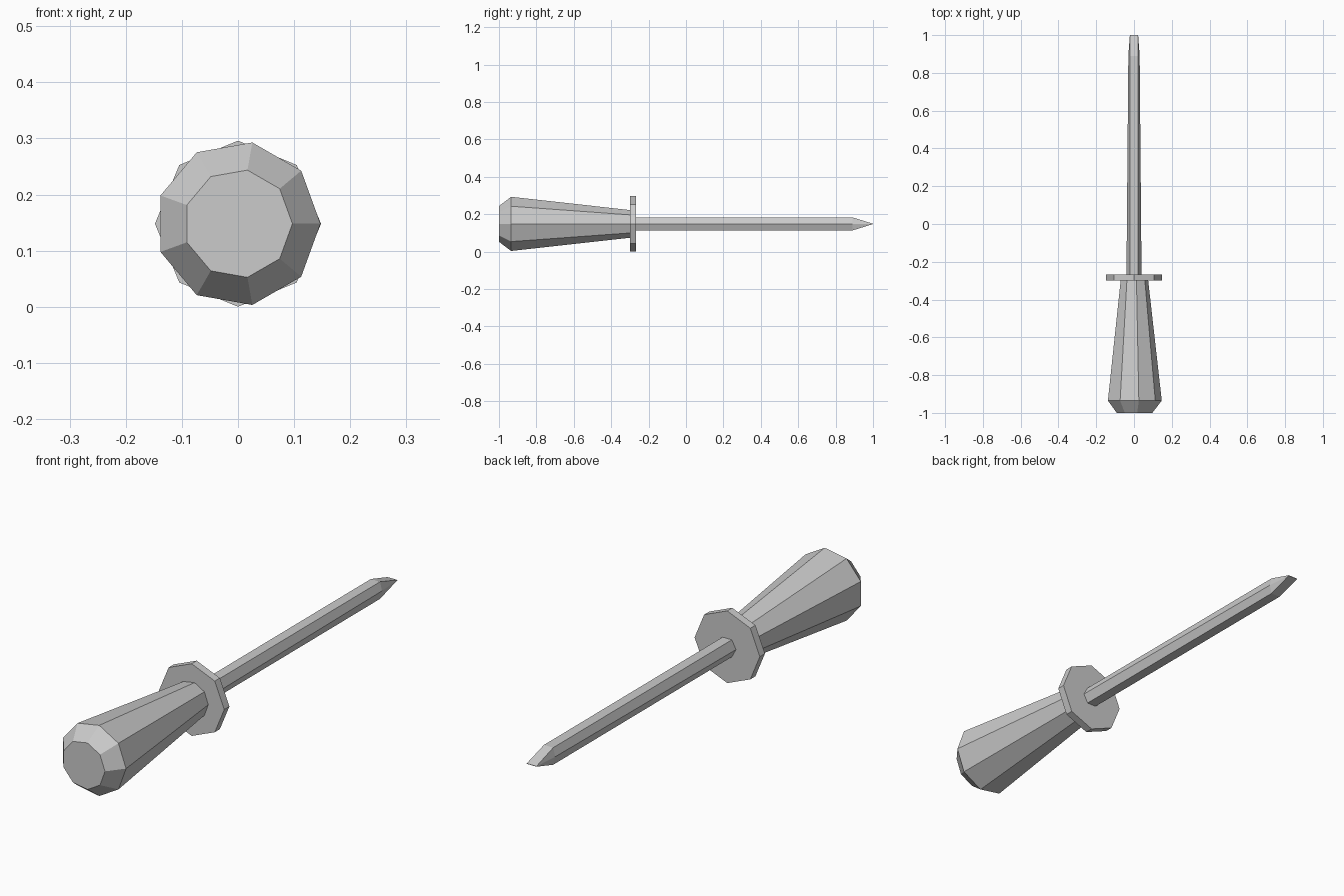
import bpy, bmesh
from math import cos, sin, pi

if "Cube" in bpy.data.objects:
    bpy.data.objects.remove(bpy.data.objects["Cube"])

AXIS_Z = 0.148


def ring(sides, radius):
    """Regular polygon as (x, z) offsets, first corner on +x."""
    return [(radius * cos(2 * pi * i / sides), radius * sin(2 * pi * i / sides))
            for i in range(sides)]


def loft(name, sections):
    """Skin a list of (y, polygon) sections along y, with closed ends."""
    bm = bmesh.new()
    rings = [[bm.verts.new((x, y, AXIS_Z + z)) for x, z in poly] for y, poly in sections]
    n = len(rings[0])
    for a, b in zip(rings, rings[1:]):
        for i in range(n):
            j = (i + 1) % n
            bm.faces.new((a[i], a[j], b[j], b[i]))
    bm.faces.new(rings[0])
    bm.faces.new(rings[-1])
    # weld collapsed corners such as the chisel edge
    bmesh.ops.remove_doubles(bm, verts=bm.verts, dist=0.0005)
    bmesh.ops.recalc_face_normals(bm, faces=bm.faces)
    mesh = bpy.data.meshes.new(name)
    bm.to_mesh(mesh)
    bm.free()
    obj = bpy.data.objects.new(name, mesh)
    bpy.context.collection.objects.link(obj)
    return obj


def shaft_section(half_width, half_flat, half_height):
    """Six-sided blade section with flats on top and bottom."""
    w, f, h = half_width, half_flat, half_height
    return [(w, 0), (f, h), (-f, h), (-w, 0), (-f, -h), (f, -h)]


# Nine-sided tapered handle with bevelled butt
loft("handle", [(-1.0, ring(9, 0.097)), (-0.935, ring(9, 0.147)), (-0.298, ring(9, 0.075))])

# Octagonal guard disc
loft("guard", [(-0.30, ring(8, 0.148)), (-0.267, ring(8, 0.148))])

# Six-sided shaft, narrowing slightly, then ground down to a flat point
shaft = [(-0.28, shaft_section(0.04, 0.021, 0.035)),
         (0.89, shaft_section(0.03, 0.021, 0.035)),
         (1.0, shaft_section(0.022, 0.022, 0.0008))]
loft("shaft", shaft)
